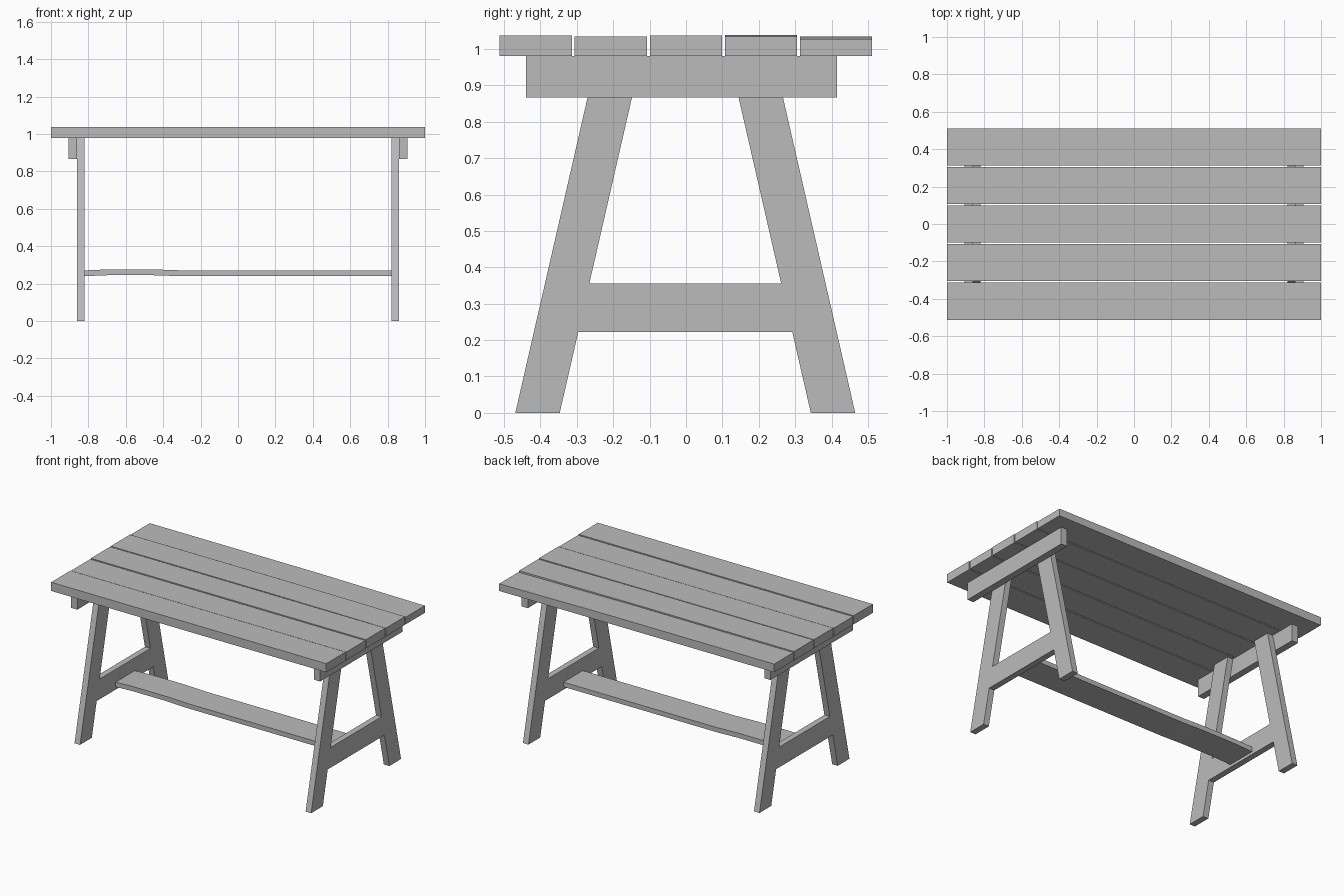
import bpy

cube = bpy.data.objects.get("Cube")
if cube:
    bpy.data.objects.remove(cube, do_unlink=True)

wood = bpy.data.materials.new("plain_grey")
wood.use_nodes = True
grey = (0.5, 0.5, 0.5, 1)
wood.diffuse_color = grey
bsdf = next(n for n in wood.node_tree.nodes if n.type == 'BSDF_PRINCIPLED')
bsdf.inputs["Base Color"].default_value = grey


def extrude(name, outline, lo, hi, axis):
    """Extrude a 2D outline along x (outline is y, z) or along y (outline is x, z)."""
    def place(p, d):
        return (d, p[0], p[1]) if axis == 'x' else (p[0], d, p[1])
    n = len(outline)
    verts = [place(p, d) for d in (lo, hi) for p in outline]
    faces = [tuple(reversed(range(n))), tuple(range(n, 2 * n))]
    faces += [(i, (i + 1) % n, n + (i + 1) % n, n + i) for i in range(n)]
    if axis == 'y':
        faces = [f[::-1] for f in faces]
    mesh = bpy.data.meshes.new(name)
    mesh.from_pydata(verts, [], faces)
    mesh.materials.append(wood)
    obj = bpy.data.objects.new(name, mesh)
    bpy.context.collection.objects.link(obj)
    return obj


def rect(a0, b0, a1, b1):
    return [(a0, b0), (a1, b0), (a1, b1), (a0, b1)]


# Table top: five planks, each slightly uneven along its upper side
TOP = 0.98
plank_heights = [(1.037, 1.037), (1.034, 1.034), (1.037, 1.037), (1.034, 1.038), (1.027, 1.034)]
for i, (right_end, body) in enumerate(plank_heights):
    y = -0.512 + i * 0.2062
    outline = [(-1, TOP), (1, TOP), (1, right_end), (0.2, body), (-1, body)]
    extrude(f"top_plank_{i + 1}", outline, y, y + 0.199, 'y')

# Two end frames: rail, splayed legs and a stretcher
LEAN = 0.229
for side, s in (("left", 1), ("right", -1)):
    inner, outer, rail_out = 0.82, 0.86, 0.905

    def span(a, b):
        return sorted((s * a, s * b))

    extrude(f"{side}_top_rail", rect(-0.44, 0.867, 0.415, TOP), *span(outer, rail_out), 'x')

    for end, front in (("front", True), ("back", False)):
        foot, lean = (-0.469, LEAN) if front else (0.343, -LEAN)
        leg = [(foot, 0), (foot + 0.122, 0),
               (foot + 0.122 + lean * TOP, TOP), (foot + lean * TOP, TOP)]
        extrude(f"{end}_{side}_leg", leg, *span(inner, outer), 'x')

    # Stretcher ends follow the slope of the legs
    low, high = 0.222, 0.355
    stretcher = [(-0.347 + LEAN * low, low), (0.343 - LEAN * low, low),
                 (0.343 - LEAN * high, high), (-0.347 + LEAN * high, high)]
    extrude(f"{side}_stretcher", stretcher, *span(inner, outer), 'x')

# Long foot shelf with a gentle warp toward one end
warp = [(-0.82, 0), (-0.7, 0.005), (-0.45, 0.005), (-0.3, 0), (0.82, 0)]
under = [(x, 0.24 + w) for x, w in warp]
upper = [(x, 0.271 + w) for x, w in reversed(warp)]
extrude("foot_shelf", under + upper, -0.1, 0.1, 'y')
